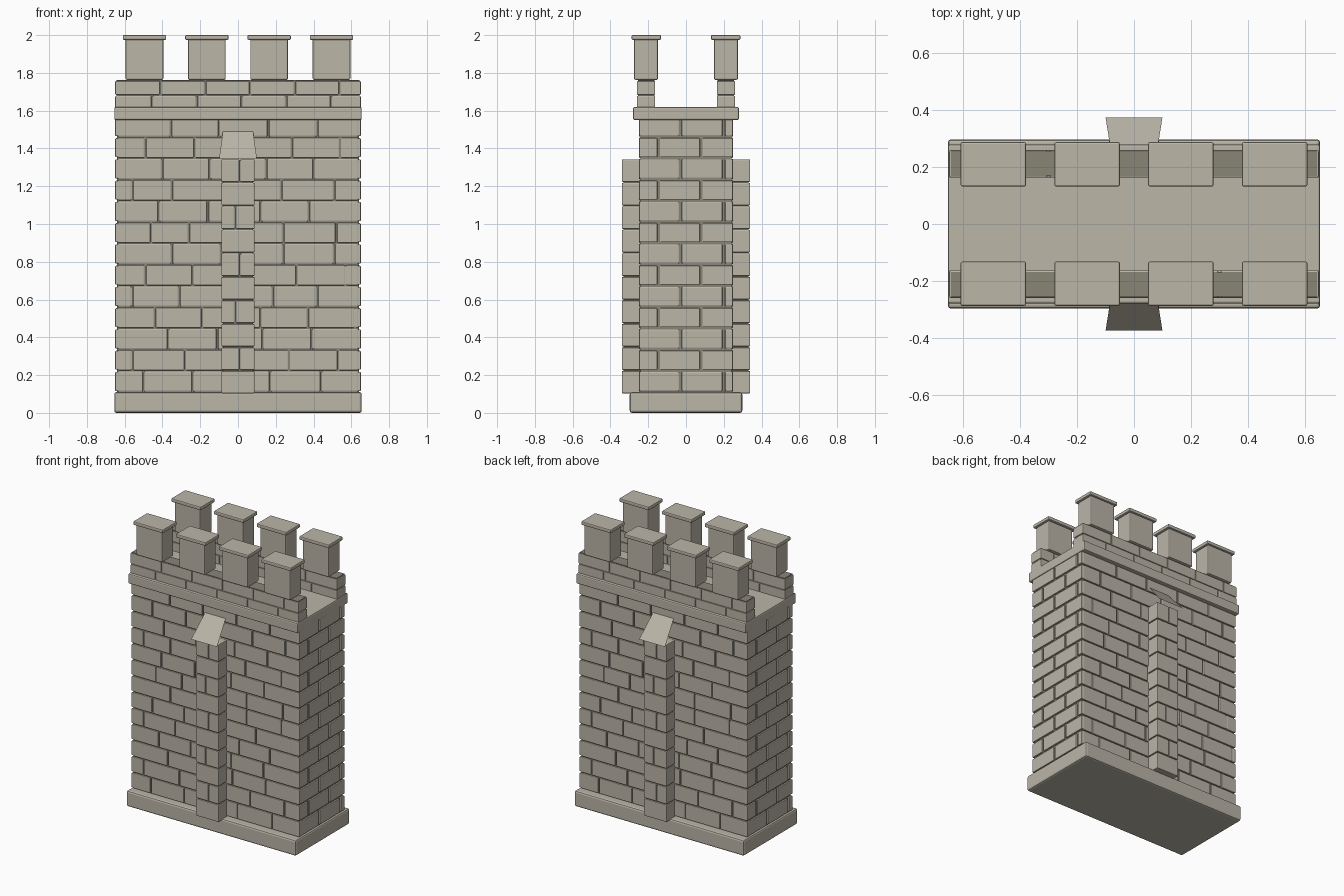
import bpy, bmesh
from mathutils import Vector

if "Cube" in bpy.data.objects:
    bpy.data.objects.remove(bpy.data.objects["Cube"])


def material(name, rgb):
    m = bpy.data.materials.new(name)
    m.diffuse_color = (*rgb, 1)
    m.use_nodes = True
    m.node_tree.nodes["Principled BSDF"].inputs["Base Color"].default_value = m.diffuse_color
    return m


STONE = material("stone", (0.50, 0.465, 0.39))
MORTAR = material("mortar", (0.25, 0.235, 0.18))


def make(name, boxes, mat, bevel=0.0, turned=True):
    """Join boxes (x0,x1,y0,y1,z0,z1) in one object, with a half-turn copy of each."""
    bm = bmesh.new()
    for x0, x1, y0, y1, z0, z1 in boxes:
        for s in ((1, -1) if turned else (1,)):
            for v in bmesh.ops.create_cube(bm, size=1)["verts"]:
                v.co = Vector((s * (x1 if v.co.x > 0 else x0),
                               s * (y1 if v.co.y > 0 else y0),
                               z1 if v.co.z > 0 else z0))
    me = bpy.data.meshes.new(name)
    bm.to_mesh(me)
    bm.free()
    ob = bpy.data.objects.new(name, me)
    bpy.context.collection.objects.link(ob)
    me.materials.append(mat)
    if bevel:
        b = ob.modifiers.new("Bevel", "BEVEL")
        b.width, b.segments = bevel, 2
    return ob


def spans(lo, hi, joints, gap):
    """Split lo..hi at the joints, leaving a mortar gap."""
    cuts = [lo - gap / 2] + list(joints) + [hi + gap / 2]
    return [(a + gap / 2, b - gap / 2) for a, b in zip(cuts, cuts[1:])]


# Base, ledge and mortar core
make("base_plinth", [(-.655, .655, -.298, .298, 0, .11)], STONE, .012, False)
make("wall_core", [(-.64, .64, -.24, .24, .02, 1.56)], MORTAR, 0, False)
make("ledge_slab", [(-.655, .655, -.28, .28, 1.55, 1.62)], STONE, .008, False)

# Long wall courses: vertical joints from bottom to top
PITCH = .1125
rows = [(-.50, -.24, .17, .44), (-.56, -.28, .02, .27, .53), (-.37, -.11, .13, .39),
        (-.44, -.19, .12, .37, .62), (-.56, -.31, -.04, .185, .42), (-.49, -.24, .03, .31, .57),
        (-.35, -.09, .24, .51), (-.46, -.26, 0, .24, .52), (-.42, -.16, .12, .375),
        (-.56, -.35, -.08, .23, .51), (-.40, -.15, .15, .40), (-.49, -.23, .02, .285, .54),
        (-.355, -.10, .16, .42)]
front, side = [], []
for i, joints in enumerate(rows):
    z0 = .11 + i * PITCH
    z1 = min(z0 + PITCH, 1.56)
    front += [(a, b, -.25, -.20, z0 + .003, z1 - .003) for a, b in spans(-.649, .649, joints, .008)]
    # End wall courses in running bond
    ends = (-.03, .20) if i % 2 == 0 else (-.145, .08)
    side += [(.56, .65, a, b, z0 + .006, z1 - .006) for a, b in spans(-.2485, .2485, ends, .014)]
# Trim the long wall bricks at the corners so the end courses show their joints
front = [(max(a, -.638), min(b, .638), *r) for a, b, *r in front if min(b, .638) - max(a, -.638) > .01]
make("long_wall_bricks", front, STONE, .005)
make("end_wall_bricks", side, STONE, .004)

# Buttress on each long side: alternating whole and split blocks
step = 1.245 / 10
blocks = []
for i in range(10):
    z0 = .10 + i * step
    joints = (.01 if i % 4 == 1 else -.015,) if i % 2 else ()
    blocks += [(a, b, -.34, -.23, z0 + .003, z0 + step - .003) for a, b in spans(-.088, .088, joints, .006)]
make("buttress_blocks", blocks, STONE, .005)
make("buttress_core", [(-.08, .08, -.33, -.22, .105, 1.335)], MORTAR)

# Sloping buttress caps: one thin sheet on each side
bm = bmesh.new()
for s in (1, -1):
    bm.faces.new([bm.verts.new((s * x, s * y, z)) for x, y, z in
                  ((-.10, -.375, 1.345), (.10, -.375, 1.345), (.08, -.25, 1.49), (-.08, -.25, 1.49))])
me = bpy.data.meshes.new("buttress_caps")
bm.to_mesh(me)
bm.free()
me.materials.append(STONE)
bpy.context.collection.objects.link(bpy.data.objects.new("buttress_caps", me))

# Parapets: two brick courses around a mortar core
para = []
for z0, z1, start in ((1.61, 1.678, -.455), (1.684, 1.757, -.41)):
    joints = [start + .237 * k for k in range(5) if start + .237 * k < .6]
    para += [(a, b, -.26, -.163, z0, z1) for a, b in spans(-.65, .65, joints, .008)]
make("parapet_bricks", para, STONE, .005)
make("parapet_core", [(-.644, .644, -.255, -.168, 1.60, 1.762)], MORTAR)

# Merlons and their capstones
xs = (-.495, -.165, .165, .495)
make("merlons", [(x - .1, x + .1, -.275, -.148, 1.763, 1.98) for x in xs], STONE, .008)
make("merlon_caps", [(x - .115, x + .115, -.288, -.132, 1.975, 2.0) for x in xs], STONE, .006)
